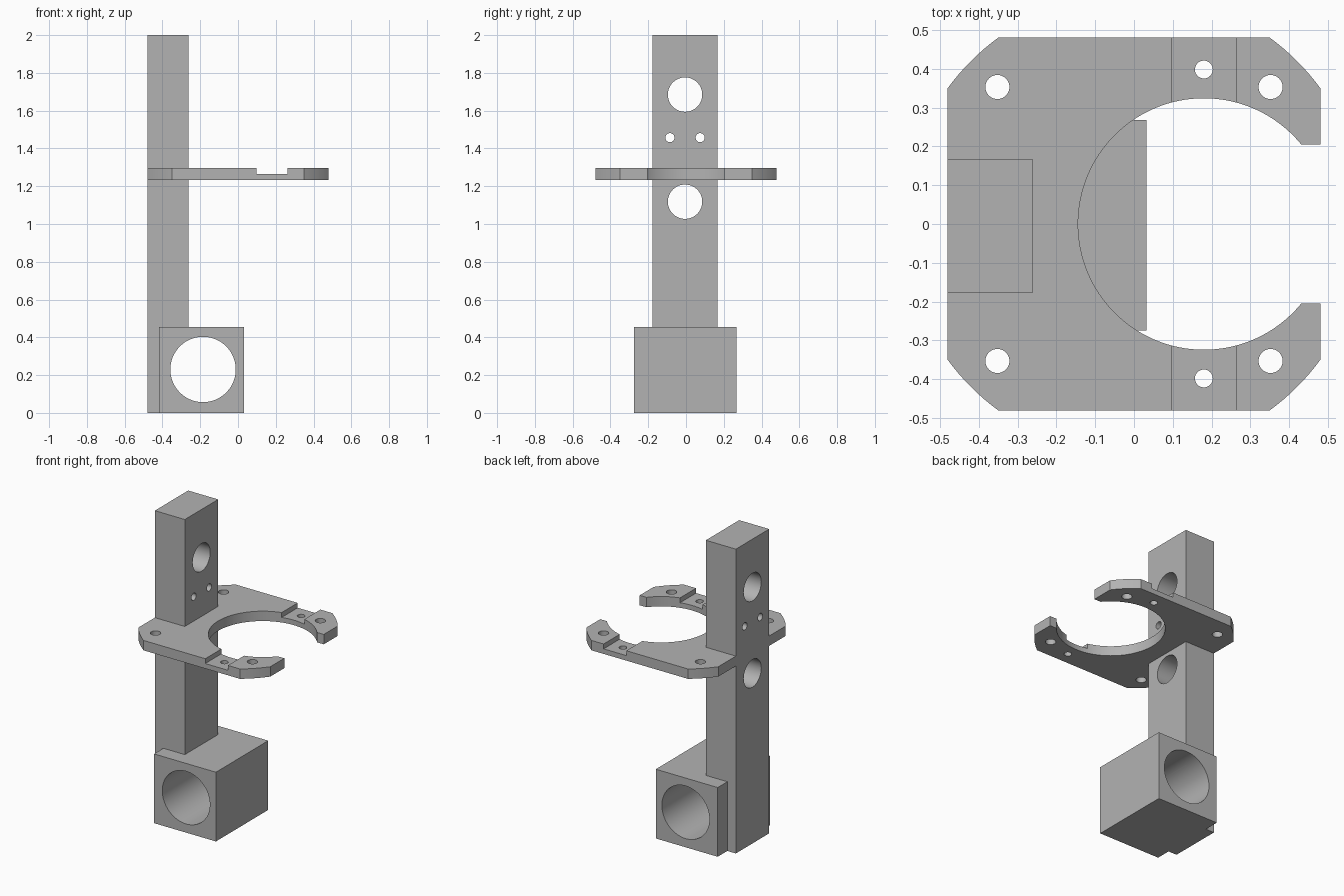
import bpy
import bmesh
from math import atan2, cos, hypot, pi, radians, sin
from mathutils import Matrix, Vector

if "Cube" in bpy.data.objects:
    bpy.data.objects.remove(bpy.data.objects["Cube"], do_unlink=True)

grey = bpy.data.materials.new("plain grey")
grey.use_nodes = True
grey.diffuse_color = (0.45, 0.45, 0.45, 1)
grey.node_tree.nodes["Principled BSDF"].inputs["Base Color"].default_value = grey.diffuse_color


def make(name, bm):
    bmesh.ops.recalc_face_normals(bm, faces=bm.faces)
    mesh = bpy.data.meshes.new(name)
    bm.to_mesh(mesh)
    bm.free()
    mesh.materials.append(grey)
    obj = bpy.data.objects.new(name, mesh)
    bpy.context.collection.objects.link(obj)
    return obj


def box(name, low, high):
    low, high = Vector(low), Vector(high)
    bm = bmesh.new()
    bmesh.ops.create_cube(bm, size=1)
    bmesh.ops.scale(bm, vec=high - low, verts=bm.verts)
    bmesh.ops.translate(bm, vec=(low + high) / 2, verts=bm.verts)
    return make(name, bm)


def rod(name, center, radius, length, axis, sides=64):
    turn = {"X": Matrix.Rotation(pi / 2, 4, "Y"),
            "Y": Matrix.Rotation(pi / 2, 4, "X"),
            "Z": Matrix.Identity(4)}[axis]
    bm = bmesh.new()
    bmesh.ops.create_cone(bm, cap_ends=True, segments=sides, radius1=radius,
                          radius2=radius, depth=length,
                          matrix=Matrix.Translation(center) @ turn)
    return make(name, bm)


def cut(target, cutter):
    """Subtract the cutter, then discard it."""
    cutter.hide_render = True
    bpy.ops.object.select_all(action="DESELECT")
    bpy.context.view_layer.objects.active = target
    target.select_set(True)
    mod = target.modifiers.new("cut", "BOOLEAN")
    mod.operation, mod.solver, mod.object = "DIFFERENCE", "EXACT", cutter
    bpy.ops.object.modifier_apply(modifier=mod.name)
    bpy.data.objects.remove(cutter, do_unlink=True)


MID = -0.005

# Upright column with two large and two small cross holes
column = box("column", (-0.48, -0.178, 0), (-0.262, 0.168, 2))
for y, z, r in ((MID, 1.685, 0.091), (MID, 1.118, 0.091),
                (MID - 0.08, 1.457, 0.024), (MID + 0.08, 1.457, 0.024)):
    cut(column, rod("column_hole", (-0.37, y, z), r, 1, "X"))

# Clamp block at the foot; its bore runs through the column too
block = box("base_block", (-0.418, -0.275, 0), (0.032, 0.268, 0.455))
for part in (block, column):
    cut(part, rod("bore", (-0.185, 0, 0.23), 0.173, 2, "Y", 96))

# Plate outline: square with arc-trimmed corners
HALF, TRIM, LOW, HIGH = 0.48, 0.35, 1.232, 1.297
radius, start = hypot(HALF, TRIM), atan2(TRIM, HALF)
bm = bmesh.new()
outline = []
for quarter in range(4):
    for i in range(9):
        a = quarter * pi / 2 + start + (pi / 2 - 2 * start) * i / 8
        outline.append(bm.verts.new((radius * cos(a), radius * sin(a), LOW)))
face = bm.faces.new(outline)
top = bmesh.ops.extrude_face_region(bm, geom=[face])["geom"]
bmesh.ops.translate(bm, vec=(0, 0, HIGH - LOW),
                    verts=[v for v in top if isinstance(v, bmesh.types.BMVert)])
plate = make("ring_plate", bm)

# Round opening, side mouth, shallow grooves and screw holes
cut(plate, rod("opening", (0.18, 0, 1.26), 0.324, 1, "Z", 128))
cut(plate, box("mouth", (0.2, -0.205, 1), (0.7, 0.205, 1.5)))
cut(plate, box("groove", (0.098, -0.7, 1.265), (0.263, 0.7, 1.5)))
for side in (-1, 1):
    for x, y, r in ((-0.352, 0.353, 0.031), (0.352, 0.353, 0.031), (0.18, 0.398, 0.023)):
        cut(plate, rod("screw_hole", (x, side * y, 1.26), r, 1, "Z", 40))

# Smooth bores with crisp edges
bpy.ops.object.select_all(action="DESELECT")
for part in (column, block, plate):
    part.select_set(True)
bpy.context.view_layer.objects.active = column
bpy.ops.object.shade_smooth_by_angle(angle=radians(25))
